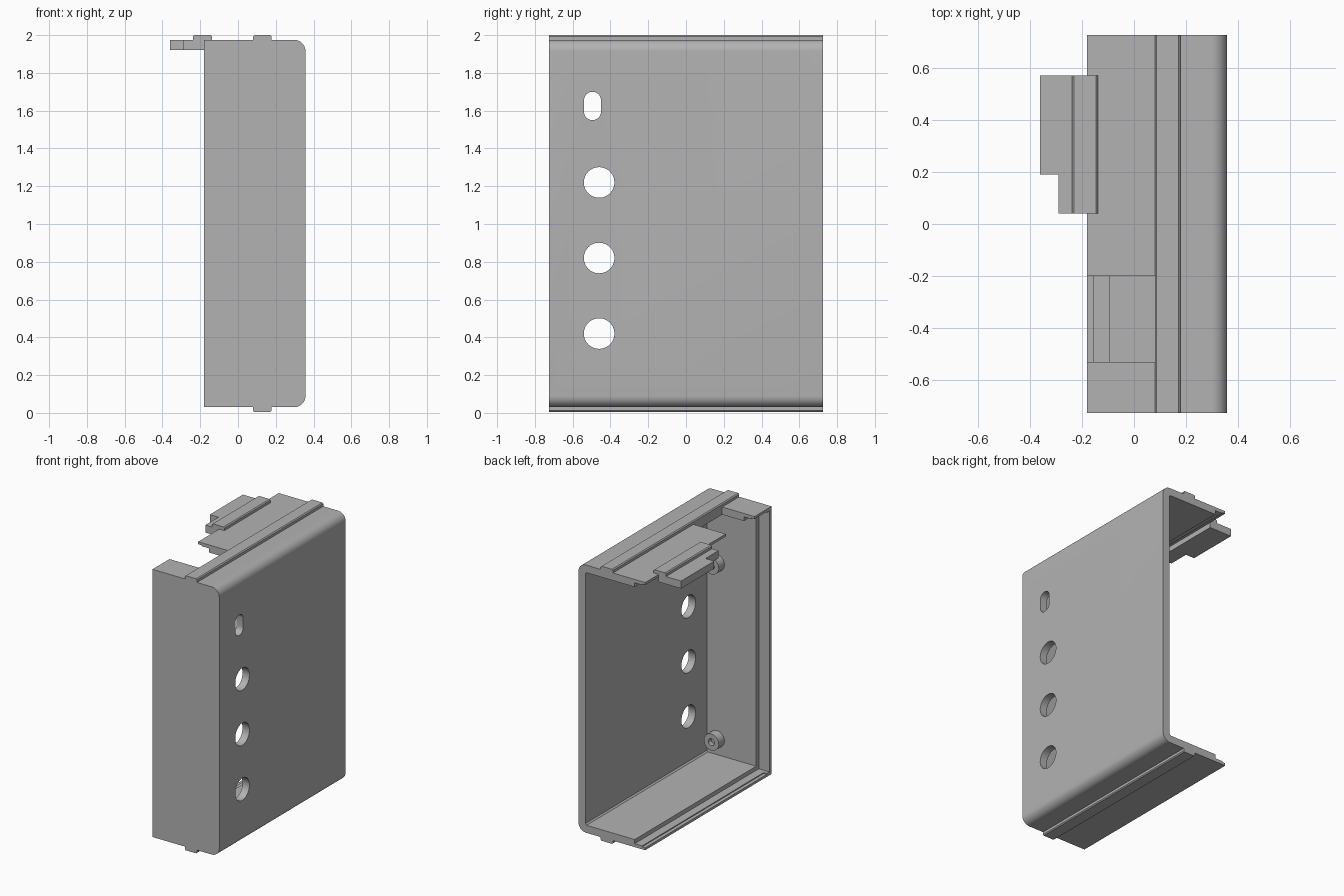
import bpy, bmesh, math
from mathutils import Vector

cube = bpy.data.objects.get("Cube")
if cube:
    bpy.data.objects.remove(cube)

grey = bpy.data.materials.new("Light grey plastic")
grey.use_nodes = True
colour = (0.45, 0.45, 0.45, 1)
grey.diffuse_color = colour
grey.node_tree.nodes["Principled BSDF"].inputs["Base Color"].default_value = colour

LEFT, RIGHT, FRONT, BACK = -0.18, 0.357, -0.725, 0.725
LOW, HIGH, WALL = 0.03, 1.975, 0.055


def prism(name, points, start, end):
    """Solid swept from start to end with the given flat outline."""
    bm = bmesh.new()
    face = bm.faces.new([bm.verts.new(Vector(p) + Vector(start)) for p in points])
    swept = bmesh.ops.extrude_face_region(bm, geom=[face])["geom"]
    verts = [g for g in swept if isinstance(g, bmesh.types.BMVert)]
    bmesh.ops.translate(bm, verts=verts, vec=Vector(end) - Vector(start))
    bmesh.ops.recalc_face_normals(bm, faces=bm.faces)
    mesh = bpy.data.meshes.new(name)
    bm.to_mesh(mesh)
    bm.free()
    mesh.materials.append(grey)
    obj = bpy.data.objects.new(name, mesh)
    bpy.context.collection.objects.link(obj)
    return obj


def box(name, x0, x1, y0, y1, z0, z1):
    return prism(name, [(x0, 0, z0), (x1, 0, z0), (x1, 0, z1), (x0, 0, z1)],
                 (0, y0, 0), (0, y1, 0))


def along_y(name, xz, y0, y1):
    return prism(name, [(x, 0, z) for x, z in xz], (0, y0, 0), (0, y1, 0))


def circle(cx, cy, r, n=40):
    return [(cx + r * math.cos(2 * math.pi * i / n), cy + r * math.sin(2 * math.pi * i / n))
            for i in range(n)]


def combine(target, tool, operation):
    """Apply one boolean and discard the tool."""
    mod = target.modifiers.new("join", "BOOLEAN")
    mod.operation, mod.object, mod.solver = operation, tool, "EXACT"
    bpy.context.view_layer.update()
    graph = bpy.context.evaluated_depsgraph_get()
    mesh = bpy.data.meshes.new_from_object(target.evaluated_get(graph))
    target.modifiers.clear()
    target.data = mesh
    bpy.data.objects.remove(tool)


# Upper half of the C section; the lower half is its mirror
mid = (LOW + HIGH) / 2
r = 0.06
upper = [(LEFT, HIGH - 0.018), (LEFT, HIGH), (0.08, HIGH), (0.08, 1.993), (0.087, 2.0),
         (0.171, 2.0), (0.178, 1.993), (0.178, HIGH)]
upper += [(RIGHT - r + r * math.sin(a), HIGH - r + r * math.cos(a))
          for a in [math.pi / 2 * i / 10 for i in range(11)]]
inner = [(LEFT, HIGH - 0.018), (-0.155, HIGH - 0.018), (-0.155, HIGH - 0.025),
         (-0.095, HIGH - 0.025), (-0.095, HIGH - WALL),
         (RIGHT - WALL - 0.01, HIGH - WALL), (RIGHT - WALL, HIGH - WALL - 0.01)]
# Lower rib reaches the ground while the wall stays at LOW
lower = [(x, max(0, 2 * mid - z)) for x, z in upper]
lower_inner = [(x, 2 * mid - z) for x, z in inner]
outline = upper + lower[::-1] + lower_inner[1:] + inner[:0:-1]
shell = along_y("housing_shell", outline, FRONT, BACK)

# Front wall with a thinned rim
wall = box("front_wall", LEFT, 0.32, FRONT, FRONT + WALL, LOW + 0.01, HIGH - 0.01)
combine(shell, wall, "UNION")
combine(shell, box("rim_cut", -0.3, -0.095, FRONT + 0.025, -0.6,
                   LOW + 0.025, HIGH - 0.025), "DIFFERENCE")

# Notch in the top plate
combine(shell, box("notch_cut", -0.4, 0.08, -0.53, -0.2, 1.8, 2.1), "DIFFERENCE")

# Round holes and one slot through the side
for z in (0.42, 0.82, 1.22):
    hole = prism("hole_cut", [(0, a, b) for a, b in circle(-0.46, z, 0.081)],
                 (0.2, 0, 0), (0.5, 0, 0))
    combine(shell, hole, "DIFFERENCE")
slot = [(0, a, b + (0.03 if b > 1.625 else -0.03)) for a, b in circle(-0.495, 1.625, 0.045)]
combine(shell, prism("slot_cut", slot, (0.2, 0, 0), (0.5, 0, 0)), "DIFFERENCE")

bm = bmesh.new()
bm.from_mesh(shell.data)
bmesh.ops.dissolve_limit(bm, angle_limit=0.01, verts=bm.verts, edges=bm.edges)
bm.to_mesh(shell.data)
bm.free()

# Hollow pegs on the inside of the front wall
pegs = []
for name, z in (("lower_peg", 0.2), ("upper_peg", 1.48)):
    peg = along_y(name, circle(0.22, z, 0.06), FRONT + WALL - 0.01, -0.605)
    combine(peg, along_y("peg_cut", circle(0.22, z, 0.025, 24), -0.64, -0.5), "DIFFERENCE")
    pegs.append(peg)

# Latch plate with a cut corner, and the strap that holds it to the top
latch = prism("latch_plate", [(-0.36, 0.19, 0), (-0.29, 0.19, 0), (-0.29, 0.04, 0),
                              (LEFT, 0.04, 0), (LEFT, 0.57, 0), (-0.36, 0.57, 0)],
              (0, 0, 1.92), (0, 0, HIGH))
strap = along_y("latch_strap", [(-0.238, HIGH), (-0.138, HIGH), (-0.138, 1.993),
                                (-0.145, 2.0), (-0.231, 2.0), (-0.238, 1.993)], 0.04, 0.57)

bpy.ops.object.select_all(action="DESELECT")
for obj in [shell, latch, strap] + pegs:
    obj.select_set(True)
bpy.context.view_layer.objects.active = shell
bpy.ops.object.shade_smooth_by_angle(angle=math.radians(30))
